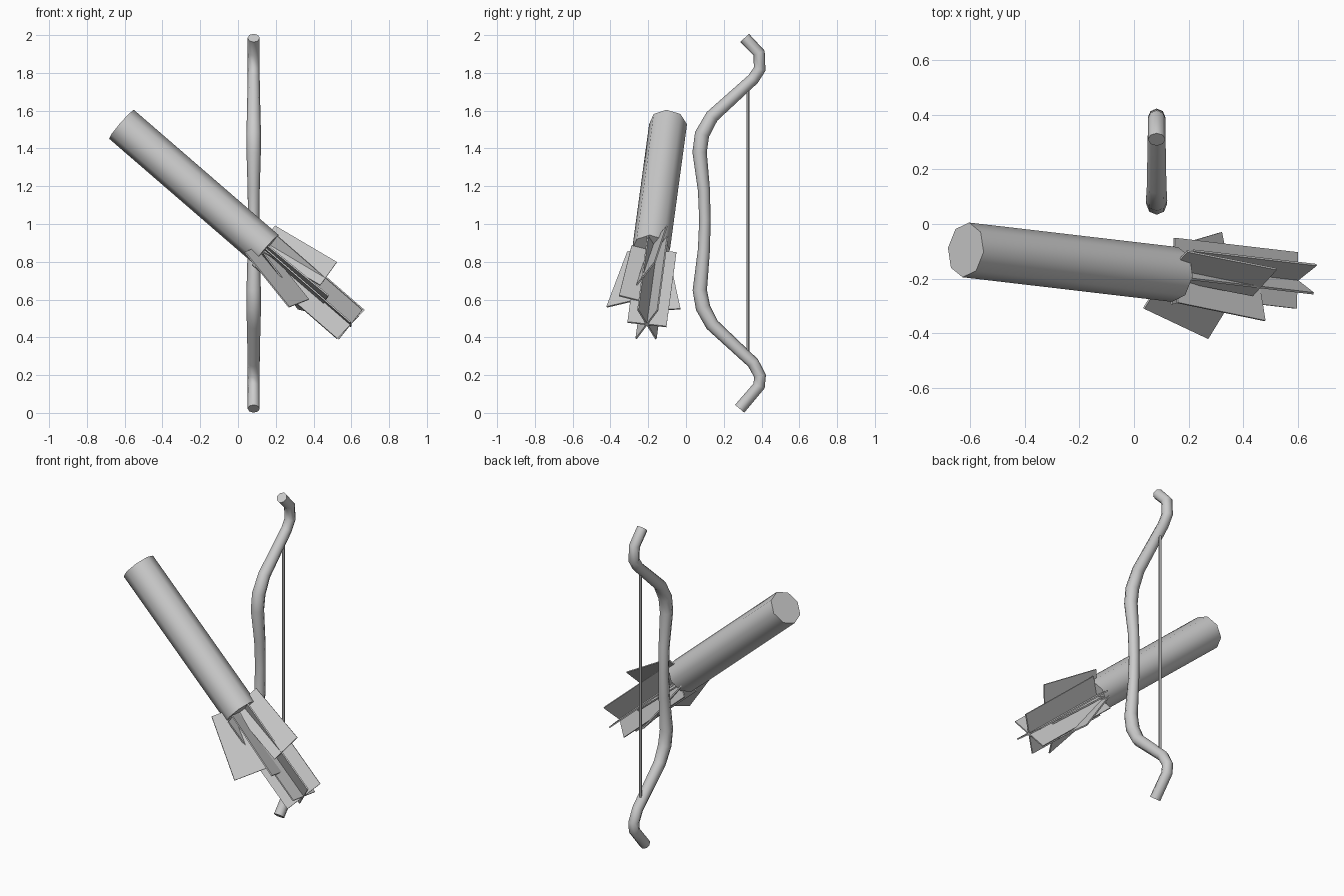
import bpy, bmesh
from mathutils import Vector, Matrix

if "Cube" in bpy.data.objects:
    bpy.data.objects.remove(bpy.data.objects["Cube"], do_unlink=True)

GREY = (0.6, 0.6, 0.6, 1)
mat = bpy.data.materials.new("plain_grey")
mat.use_nodes = True
mat.diffuse_color = GREY
mat.node_tree.nodes["Principled BSDF"].inputs["Base Color"].default_value = GREY


def finish(obj, smooth=False):
    if not obj.data.materials:
        obj.data.materials.append(mat)
    bpy.ops.object.select_all(action='DESELECT')
    obj.select_set(True)
    bpy.context.view_layer.objects.active = obj
    if smooth:
        bpy.ops.object.shade_smooth_by_angle(angle=0.9)


def add_mesh(name, bm, smooth=False):
    bmesh.ops.recalc_face_normals(bm, faces=bm.faces)
    me = bpy.data.meshes.new(name)
    bm.to_mesh(me)
    bm.free()
    obj = bpy.data.objects.new(name, me)
    bpy.context.collection.objects.link(obj)
    finish(obj, smooth)
    return obj


def rod(name, start, end, radius, sides):
    """Capped straight cylinder between two points."""
    start, end = Vector(start), Vector(end)
    d = end - start
    bm = bmesh.new()
    turn = d.to_track_quat('Z', 'Y').to_matrix().to_4x4()
    bmesh.ops.create_cone(bm, cap_ends=True, segments=sides, radius1=radius,
                          radius2=radius, depth=d.length,
                          matrix=Matrix.Translation((start + end) / 2) @ turn)
    return add_mesh(name, bm, True)


def vane(name, corner_a, corner_b, direction, length, thick=0.008):
    """Thin rectangular plate, running back from its outer end edge."""
    a, b = Vector(corner_a), Vector(corner_b)
    d = Vector(direction).normalized()
    n = d.cross(b - a).normalized() * thick / 2
    bm = bmesh.new()
    sides = []
    for s in (-1, 1):
        loop = (a, b, b - d * length, a - d * length)
        sides.append([bm.verts.new(p + n * s) for p in loop])
    lo, hi = sides
    bm.faces.new(lo)
    bm.faces.new(hi)
    for i in range(4):
        j = (i + 1) % 4
        bm.faces.new((lo[i], lo[j], hi[j], hi[i]))
    return add_mesh(name, bm)


# Recurved bow limb: y, z, radius along its centre line
BOW_X = 0.083
path = [(.31, 1.985, .032), (.387, 1.905, .032), (.39, 1.82, .032),
        (.355, 1.767, .032), (.138, 1.57, .036), (.085, 1.475, .039),
        (.072, 1.38, .038), (.095, 1.18, .032), (.10, 1.02, .030),
        (.095, .865, .032), (.073, .65, .038), (.09, .557, .039),
        (.138, .467, .036), (.355, .265, .032), (.392, .196, .032),
        (.387, .143, .032), (.284, .022, .032)]
cu = bpy.data.curves.new("bow_limb", 'CURVE')
cu.dimensions = '3D'
cu.bevel_depth = 1.0
cu.bevel_resolution = 2
cu.use_fill_caps = True
sp = cu.splines.new('POLY')
sp.points.add(len(path) - 1)
for p, (y, z, r) in zip(sp.points, path):
    p.co = (BOW_X, y, z, 1)
    p.radius = r
bow = bpy.data.objects.new("bow_limb", cu)
bpy.context.collection.objects.link(bow)
finish(bow)
bpy.ops.object.convert(target='MESH')
finish(bpy.context.object, True)

# Bow string
rod("bow_string", (BOW_X, .327, .29), (BOW_X, .327, 1.74), .008, 6)

# Octagonal quiver tube
rod("quiver_tube", (-.617, -.095, 1.528), (.15, -.185, .865), .101, 8)

# Longest arrow: three vanes crossing at sixty degrees
AXIS = Vector((.752, -.088, -.653))
tip = Vector((.597, -.207, .468))
for i, half in enumerate([(.012, -.105, 0), (.08, -.05, .062), (.065, .058, .082)]):
    h = Vector(half)
    h -= AXIS * h.dot(AXIS)
    vane(f"long_vane_{i + 1}", tip + h, tip - h, AXIS, .60)

# Shorter vanes splayed around the quiver end
vane("upper_vane", (.523, -.165, .797), (.435, -.262, .675), (.328, -.065, -.193), .386)
vane("front_vane", (.27, -.42, .56), (.374, -.25, .60), (.233, -.11, -.29), .39)
vane("rear_vane", (.32, -.03, .55), (.36, -.23, .54), (.22, .065, -.30), .38)
vane("lower_vane", (.48, -.355, .62), (.45, -.17, .575), (.34, -.07, -.28), .42)
